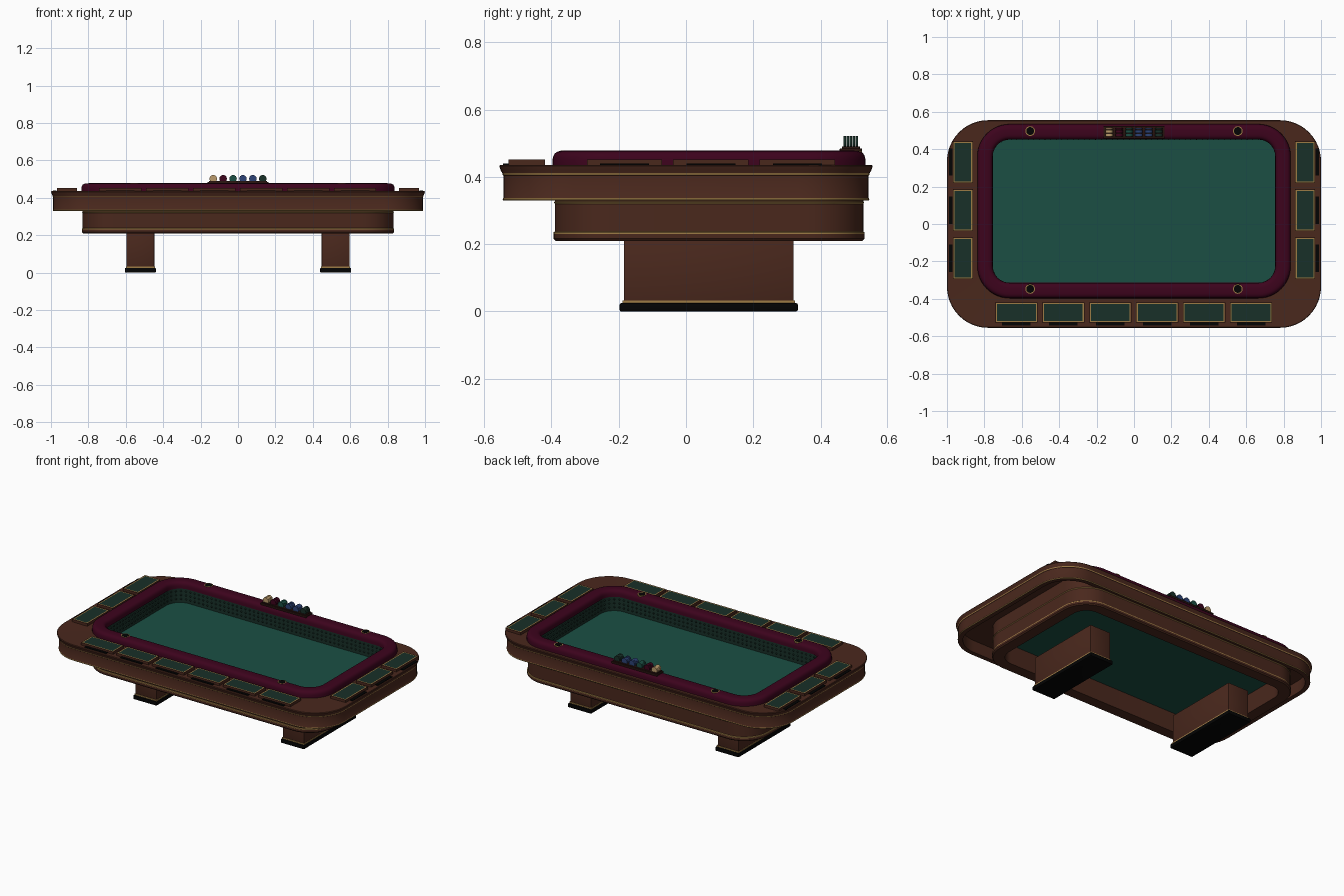
import bpy, bmesh, math
from mathutils import Matrix, Vector

cube = bpy.data.objects.get("Cube")
if cube:
    bpy.data.objects.remove(cube)


def material(name, r, g, b):
    m = bpy.data.materials.new(name)
    m.use_nodes = True
    m.diffuse_color = (r, g, b, 1)
    bsdf = m.node_tree.nodes["Principled BSDF"]
    bsdf.inputs["Base Color"].default_value = (r, g, b, 1)
    bsdf.inputs["Roughness"].default_value = 0.6
    return m


WOOD = material("mahogany", 0.068, 0.021, 0.012)
WINE = material("burgundy leather", 0.046, 0.001, 0.012)
FELT = material("green felt", 0.011, 0.078, 0.057)
PINE = material("dark green", 0.009, 0.029, 0.021)
BLACK = material("black", 0.001, 0.001, 0.001)
GOLD = material("brass", 0.34, 0.2, 0.06)
TRAY = material("dark wood", 0.022, 0.007, 0.005)
CREAM = material("cream", 0.5, 0.33, 0.15)
BLUE = material("blue", 0.025, 0.055, 0.18)

# Outlines: half width, half depth, corner radius, centre y
OUTER = (1.0, 0.555, 0.22, 0.0)
TUB = (0.835, 0.4625, 0.17, 0.0685)


def outline(shape, inset, steps=12):
    hx, hy, r, cy = shape
    r -= inset
    pts = []
    for k, (sx, sy) in enumerate([(1, 1), (-1, 1), (-1, -1), (1, -1)]):
        cx, cyy = sx * (hx - inset - r), cy + sy * (hy - inset - r)
        for i in range(steps + 1):
            a = (k + i / steps) * math.pi / 2
            pts.append(Vector((cx + r * math.cos(a), cyy + r * math.sin(a), 0)))
    return pts


def finish(name, bm, mats, smooth=True):
    bmesh.ops.recalc_face_normals(bm, faces=bm.faces)
    me = bpy.data.meshes.new(name)
    bm.to_mesh(me)
    bm.free()
    for m in mats:
        me.materials.append(m)
    ob = bpy.data.objects.new(name, me)
    bpy.context.collection.objects.link(ob)
    if smooth:
        bpy.ops.object.select_all(action="DESELECT")
        ob.select_set(True)
        bpy.context.view_layer.objects.active = ob
        bpy.ops.object.shade_smooth_by_angle(angle=math.radians(35))
    return ob


def sweep(name, profile, mats, capped=False):
    """Profile rows: outline, inset, height, material of the strip that follows."""
    bm = bmesh.new()
    rows = [[bm.verts.new(p + Vector((0, 0, z))) for p in outline(s, d)] for s, d, z, _ in profile]
    n = len(rows[0])
    for j in range(len(rows) - capped):
        a, b = rows[j], rows[(j + 1) % len(rows)]
        for i in range(n):
            f = bm.faces.new((a[i], a[(i + 1) % n], b[(i + 1) % n], b[i]))
            f.material_index = mats.index(profile[j][3])
    if capped:
        bm.faces.new(rows[0])
        bm.faces.new(rows[-1])
    return finish(name, bm, mats)


def box(name, centre, size, mat, bevel=0.0):
    bm = bmesh.new()
    bmesh.ops.create_cube(bm, size=1, matrix=Matrix.Translation(centre) @ Matrix.Diagonal((*size, 1)))
    if bevel:
        bmesh.ops.bevel(bm, geom=bm.edges[:], offset=bevel, segments=2, affect="EDGES", profile=0.5)
    return finish(name, bm, [mat])


# Shelf with flared lip and hanging apron
sweep("shelf_and_apron", [
    (TUB, 0.03, 0.434, WOOD), (OUTER, 0.003, 0.436, WOOD), (OUTER, 0, 0.432, WOOD),
    (OUTER, 0.004, 0.42, WOOD), (OUTER, 0.009, 0.411, GOLD), (OUTER, 0.010, 0.406, WOOD),
    (OUTER, 0.012, 0.404, WOOD), (OUTER, 0.012, 0.337, GOLD), (OUTER, 0.010, 0.334, GOLD),
    (OUTER, 0.012, 0.330, WOOD), (OUTER, 0.04, 0.330, WOOD), (OUTER, 0.04, 0.408, WOOD),
    (TUB, 0.03, 0.408, WOOD)], [WOOD, GOLD])

# Tub wall, lined in dark green above the bed
sweep("tub_wall", [
    (TUB, 0.004, 0.437, WOOD), (TUB, 0.004, 0.327, GOLD), (TUB, 0.001, 0.324, GOLD),
    (TUB, 0.004, 0.320, WOOD), (TUB, 0.004, 0.238, GOLD), (TUB, 0, 0.235, GOLD),
    (TUB, 0, 0.230, WOOD), (TUB, 0, 0.217, WOOD), (TUB, 0.006, 0.21, WOOD),
    (TUB, 0.075, 0.21, WOOD), (TUB, 0.075, 0.34, PINE), (TUB, 0.075, 0.44, PINE)],
    [WOOD, GOLD, PINE])

# Playing bed
sweep("felt_bed", [(TUB, 0.073, 0.335, FELT), (TUB, 0.073, 0.345, FELT)], [FELT], capped=True)

# Padded rail with a rounded section
section = []
for i in range(17):
    a = math.pi * i / 16
    c, s = math.cos(a), math.sin(a)
    section.append((TUB, 0.0385 - 0.0415 * math.copysign(abs(c) ** 0.6, c), 0.436 + 0.042 * s ** 0.6, WINE))
sweep("padded_rail", section, [WINE])

# Rows of small pyramids on the inner wall
bm = bmesh.new()
path = outline(TUB, 0.075)
path.append(path[0])
for row in range(3):
    z, carry = 0.368 + 0.025 * row, 0.0
    for p, q in zip(path, path[1:]):
        length = (q - p).length
        along = (q - p).normalized()
        inward = Vector((-along.y, along.x, 0))
        while carry < length:
            c = p + along * carry + Vector((0, 0, z))
            up = Vector((0, 0, 0.007))
            side = along * 0.007
            base = [bm.verts.new(c + o) for o in (side, up, -side, -up)]
            tip = bm.verts.new(c + inward * 0.007)
            for i in range(4):
                bm.faces.new((base[i], base[(i + 1) % 4], tip))
            carry += 0.03
        carry -= length
finish("wall_studs", bm, [PINE], smooth=False)


# Player pads: wooden base, brass rim and green inset, with a black slot outside
def pad(name, x, y, sx, sy):
    bm = bmesh.new()
    bmesh.ops.create_cube(bm, size=1, matrix=Matrix.Translation((x, y, 0.443)) @ Matrix.Diagonal((sx, sy, 0.018, 1)))
    bm.normal_update()
    top = max(bm.faces, key=lambda f: f.calc_center_median().z)
    for width, mat in ((0.005, 0), (0.008, 1)):
        for f in bmesh.ops.inset_region(bm, faces=[top], thickness=width)["faces"]:
            f.material_index = mat
    top.material_index = 2
    finish(name, bm, [WOOD, GOLD, PINE], smooth=False)


for i in range(6):
    x = -0.629 + 0.251 * i
    pad(f"front_pad_{i + 1}", x, -0.473, 0.226, 0.108)
    box(f"front_slot_{i + 1}", (x, -0.5345, 0.437), (0.152, 0.019, 0.006), BLACK)
for side, label in ((1, "left"), (-1, "right")):
    for i in range(3):
        y = -0.183 + 0.257 * i
        pad(f"{label}_pad_{i + 1}", side * 0.915, y, 0.108, 0.224)
        box(f"{label}_slot_{i + 1}", (side * 0.9805, y, 0.437), (0.019, 0.146, 0.006), BLACK)

    # Pedestal legs
    x = side * 0.522
    box(f"{label}_leg", (x, 0.0675, 0.1175), (0.15, 0.505, 0.195), WOOD, 0.004)
    box(f"{label}_leg_trim", (x, 0.0675, 0.028), (0.156, 0.512, 0.01), GOLD)
    box(f"{label}_foot", (x, 0.0675, 0.0125), (0.166, 0.53, 0.025), BLACK, 0.005)


def cylinder(bm, matrix, radius, depth, mat):
    known = set(bm.faces)
    bmesh.ops.create_cone(bm, cap_ends=True, segments=24, radius1=radius, radius2=radius, depth=depth, matrix=matrix)
    for f in set(bm.faces) - known:
        f.material_index = mat


# Brass-ringed round sockets on the rail
for sx in (-1, 1):
    for y, place in ((0.497, "back"), (-0.347, "front")):
        bm = bmesh.new()
        cylinder(bm, Matrix.Translation((sx * 0.555, y, 0.4745)), 0.026, 0.008, 0)
        cylinder(bm, Matrix.Translation((sx * 0.555, y, 0.475)), 0.021, 0.008, 1)
        finish(f"{place}_{'left' if sx > 0 else 'right'}_socket", bm, [GOLD, BLACK])

# Chip tray with six rolls of chips
box("chip_tray_base", (0, 0.49, 0.479), (0.325, 0.066, 0.012), TRAY, 0.002)
box("chip_tray_top", (0, 0.49, 0.487), (0.31, 0.054, 0.008), TRAY, 0.002)
for i, mat in enumerate((CREAM, WINE, FELT, BLUE, BLUE, PINE)):
    bm = bmesh.new()
    for k in range(5):
        place = Matrix.Translation((-0.1325 + 0.053 * i, 0.472 + 0.009 * k, 0.502))
        cylinder(bm, place @ Matrix.Rotation(math.pi / 2, 4, "X"), 0.02, 0.008, 0)
    finish(f"chip_roll_{i + 1}", bm, [mat])
